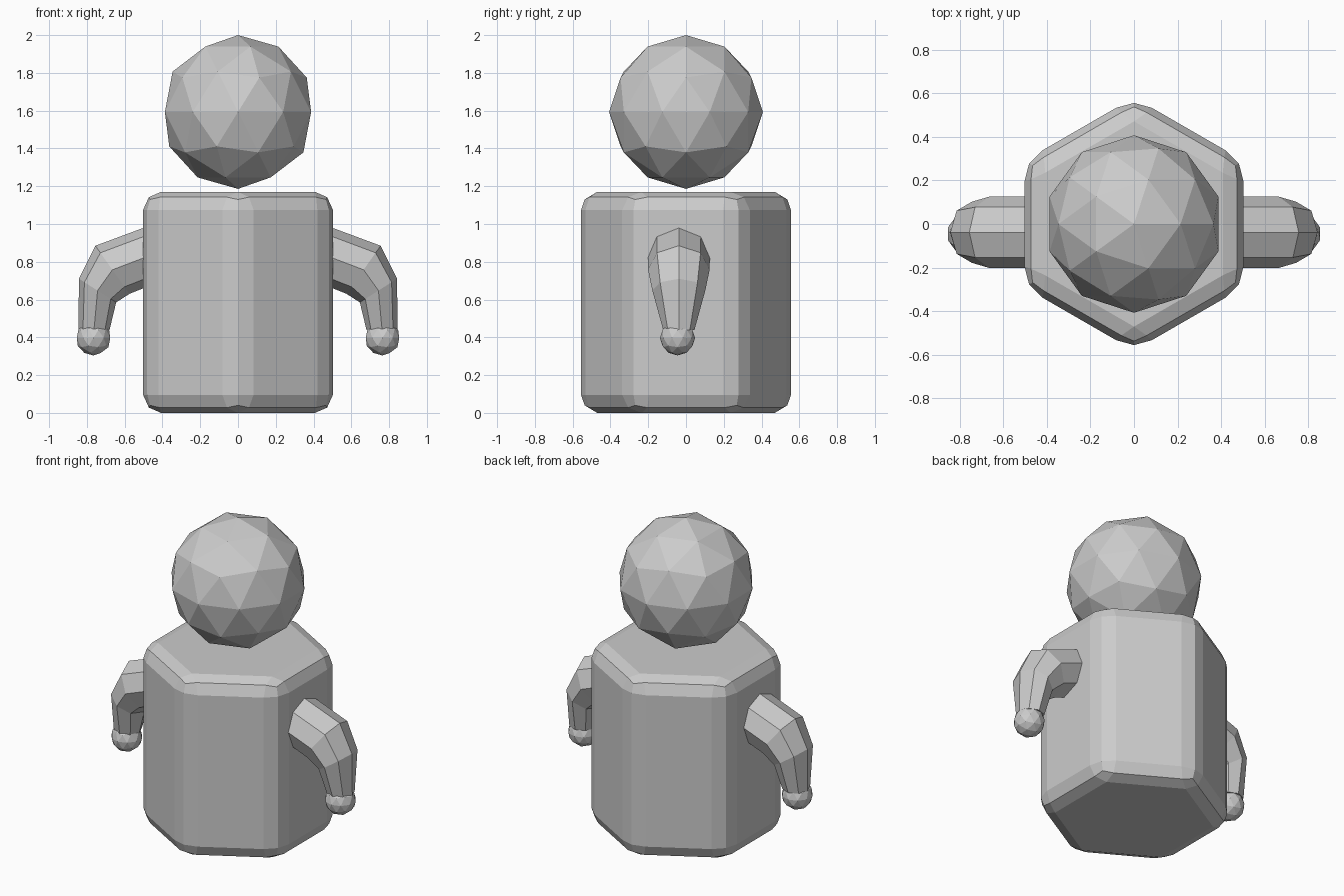
import bpy, bmesh, math
from mathutils import Matrix, Vector

cube = bpy.data.objects.get("Cube")
if cube:
    bpy.data.objects.remove(cube, do_unlink=True)

# One plain grey for every part
grey = bpy.data.materials.new("light_grey")
grey.use_nodes = True
colour = (0.6, 0.6, 0.6, 1)
grey.diffuse_color = colour
grey.node_tree.nodes["Principled BSDF"].inputs["Base Color"].default_value = colour


def finish(name, bm):
    bmesh.ops.recalc_face_normals(bm, faces=bm.faces[:])
    mesh = bpy.data.meshes.new(name)
    bm.to_mesh(mesh)
    bm.free()
    mesh.materials.append(grey)
    obj = bpy.data.objects.new(name, mesh)
    bpy.context.collection.objects.link(obj)
    return obj


def ball(name, centre, radius):
    bm = bmesh.new()
    bmesh.ops.create_icosphere(bm, subdivisions=2, radius=radius,
                               matrix=Matrix.Translation(centre))
    return finish(name, bm)


# Arm: octagonal rings, each given by its upper/outer and lower/inner point and its half depth
RINGS = [((0.40, 1.017), (0.40, 0.70), 0.165),
         ((0.755, 0.885), (0.575, 0.63), 0.163),
         ((0.842, 0.71), (0.645, 0.585), 0.14),
         ((0.845, 0.44), (0.68, 0.44), 0.083)]
ARM_Y = -0.038


def arm(name, side):
    bm = bmesh.new()
    loops = []
    for outer, inner, depth in RINGS:
        a, b = Vector(outer), Vector(inner)
        mid, half = (a + b) / 2, (a - b) / 2
        loop = []
        for i in range(8):
            t = i * math.tau / 8
            p = mid + half * math.cos(t)
            loop.append(bm.verts.new((side * p.x, ARM_Y + depth * math.sin(t), p.y)))
        loops.append(loop)
    for low, high in zip(loops, loops[1:]):
        for i in range(8):
            j = (i + 1) % 8
            bm.faces.new((low[i], low[j], high[j], high[i]))
    bm.faces.new(loops[0])
    bm.faces.new(loops[-1])
    return finish(name, bm)


# Body: hexagonal prism with a corner pointing forward and rounded edges
HEIGHT = 1.17
bm = bmesh.new()
bmesh.ops.create_cone(bm, cap_ends=True, segments=6, radius1=0.58, radius2=0.58,
                      depth=HEIGHT, matrix=Matrix.Translation((0, 0, HEIGHT / 2)))
body = finish("body", bm)
bevel = body.modifiers.new("rounded_edges", "BEVEL")
bevel.width = 0.095
bevel.segments = 2
bevel.limit_method = "ANGLE"

# Head floats just above the body
ball("head", (0, 0, 1.593), 0.407)

for side, label in ((1, "left"), (-1, "right")):
    arm(label + "_arm", side)
    ball(label + "_hand", (side * 0.765, -0.045, 0.397), 0.093)
